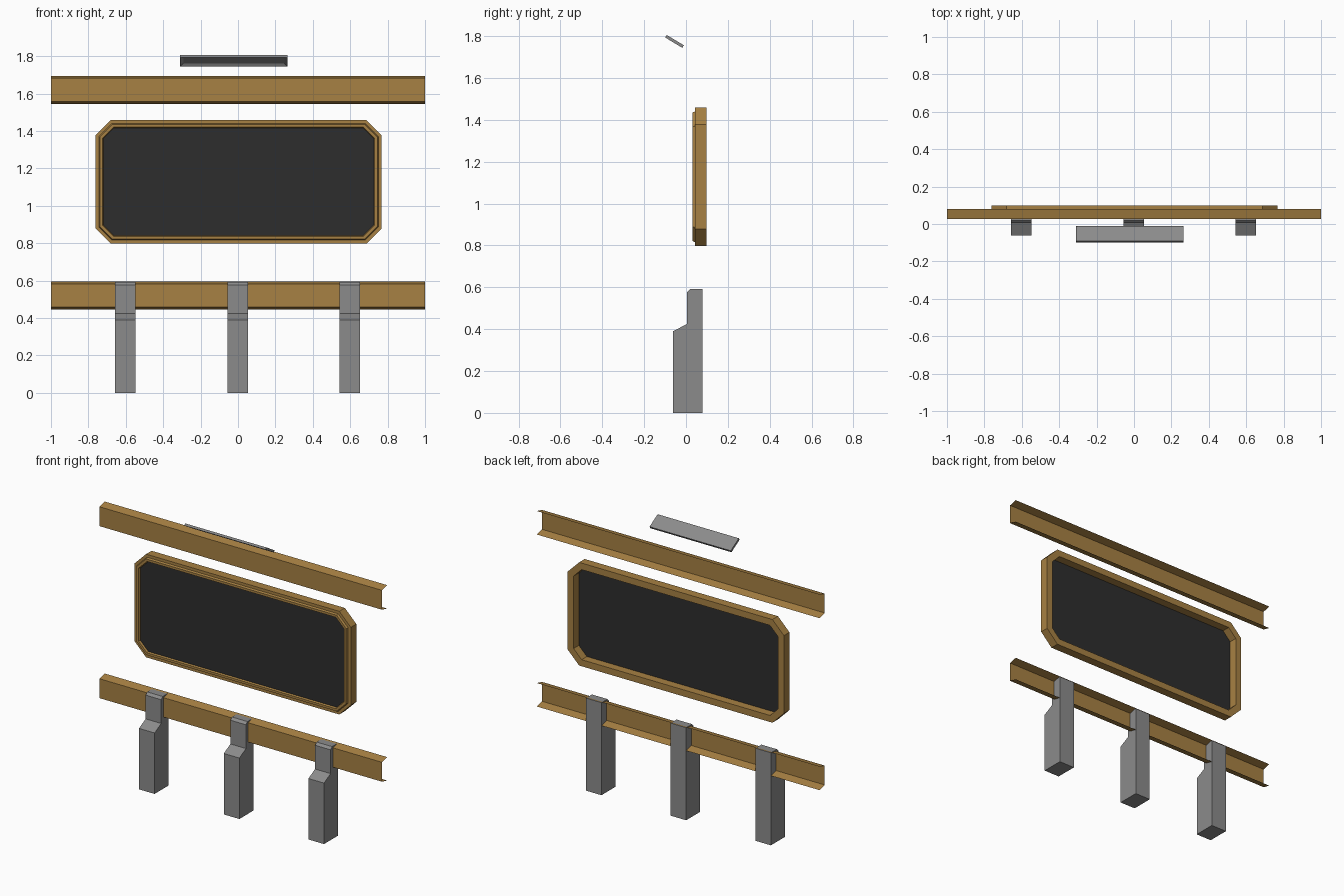
import bpy, bmesh, math
from mathutils import Matrix

if "Cube" in bpy.data.objects:
    bpy.data.objects.remove(bpy.data.objects["Cube"])


def material(name, rgb):
    m = bpy.data.materials.new(name)
    m.diffuse_color = (*rgb, 1)
    m.use_nodes = True
    m.node_tree.nodes["Principled BSDF"].inputs["Base Color"].default_value = m.diffuse_color
    return m


BROWN = material("brown", (0.39, 0.22, 0.056))
GREY = material("grey", (0.26, 0.26, 0.26))
DARK = material("charcoal", (0.027, 0.027, 0.027))


def finish(name, bm, mat, recalc=True):
    if recalc:
        bmesh.ops.recalc_face_normals(bm, faces=bm.faces)
    me = bpy.data.meshes.new(name)
    bm.to_mesh(me)
    bm.free()
    me.materials.append(mat)
    ob = bpy.data.objects.new(name, me)
    bpy.context.collection.objects.link(ob)
    return ob


def extrude_x(name, profile, x0, x1, mat, closed=True):
    """Extrude a (y, z) profile along x; an open profile gives a thin sheet."""
    bm = bmesh.new()
    a = [bm.verts.new((x0, y, z)) for y, z in profile]
    b = [bm.verts.new((x1, y, z)) for y, z in profile]
    n = len(profile)
    for i in range(n if closed else n - 1):
        j = (i + 1) % n
        bm.faces.new((a[i], b[i], b[j], a[j]))
    if closed:
        bm.faces.new(a)
        bm.faces.new(b[::-1])
    return finish(name, bm, mat, closed)


# Rails: thin sheet channels with splayed flanges
for name, z in (("lower_rail", 0.52), ("upper_rail", 1.62)):
    profile = [(0.08, z - 0.075), (0.027, z - 0.062),
               (0.027, z + 0.062), (0.08, z + 0.075)]
    extrude_x(name, profile, -1, 1, BROWN, closed=False)

# Posts: stepped blocks with a chamfered top
POST = [(-0.062, 0), (0.08, 0), (0.08, 0.592), (0.02, 0.592),
        (0.005, 0.577), (0.005, 0.425), (-0.062, 0.39)]
for i, x in enumerate((-0.602, -0.002, 0.597)):
    extrude_x(f"post_{i + 1}", POST, x - 0.055, x + 0.055, GREY)


# Sign: octagonal outline shared by the frame and the panel
def octagon(inset, y):
    hx, hz = 0.765 - inset, 0.33 - inset
    c = 0.081 - inset * (2 - math.sqrt(2))
    quarter = [(hx, hz - c), (hx - c, hz)]
    pts = quarter + [(-x, z) for x, z in quarter[::-1]]
    pts += [(-x, -z) for x, z in pts]
    return [(x + 0.003, y, z + 1.128) for x, z in pts]


# Moulded frame swept around the octagon
FRAME = [(0, 0.099), (0, 0.043), (0.018, 0.043), (0.023, 0.03),
         (0.038, 0.03), (0.042, 0.038), (0.042, 0.099)]
bm = bmesh.new()
rings = [[bm.verts.new(p) for p in octagon(d, y)] for d, y in FRAME]
for k, ring in enumerate(rings):
    nxt = rings[(k + 1) % len(rings)]
    for i in range(8):
        j = (i + 1) % 8
        bm.faces.new((ring[i], ring[j], nxt[j], nxt[i]))
finish("sign_frame", bm, BROWN)

# Thin dark panel inside the frame
bm = bmesh.new()
front = [bm.verts.new(p) for p in octagon(0.041, 0.042)]
back = [bm.verts.new(p) for p in octagon(0.041, 0.046)]
bm.faces.new(front)
bm.faces.new(back[::-1])
for i in range(8):
    j = (i + 1) % 8
    bm.faces.new((front[i], front[j], back[j], back[i]))
finish("sign_panel", bm, DARK)

# Tilted lamp: flat box with a rimmed top and a recessed underside
bm = bmesh.new()
bmesh.ops.create_cube(bm, size=1)
bmesh.ops.scale(bm, vec=(0.575, 0.095, 0.014), verts=bm.verts)
bm.normal_update()
top = [f for f in bm.faces if f.normal.z > 0.9]
low = [f for f in bm.faces if f.normal.z < -0.9]
bmesh.ops.inset_region(bm, faces=top, thickness=0.006, depth=-0.002)
bmesh.ops.inset_region(bm, faces=low, thickness=0.006)
bmesh.ops.inset_region(bm, faces=low, thickness=0.018, depth=-0.008)
bmesh.ops.transform(bm, verts=bm.verts, matrix=Matrix.Translation(
    (-0.022, -0.055, 1.775)) @ Matrix.Rotation(math.radians(-31), 4, "X"))
finish("lamp", bm, GREY)
